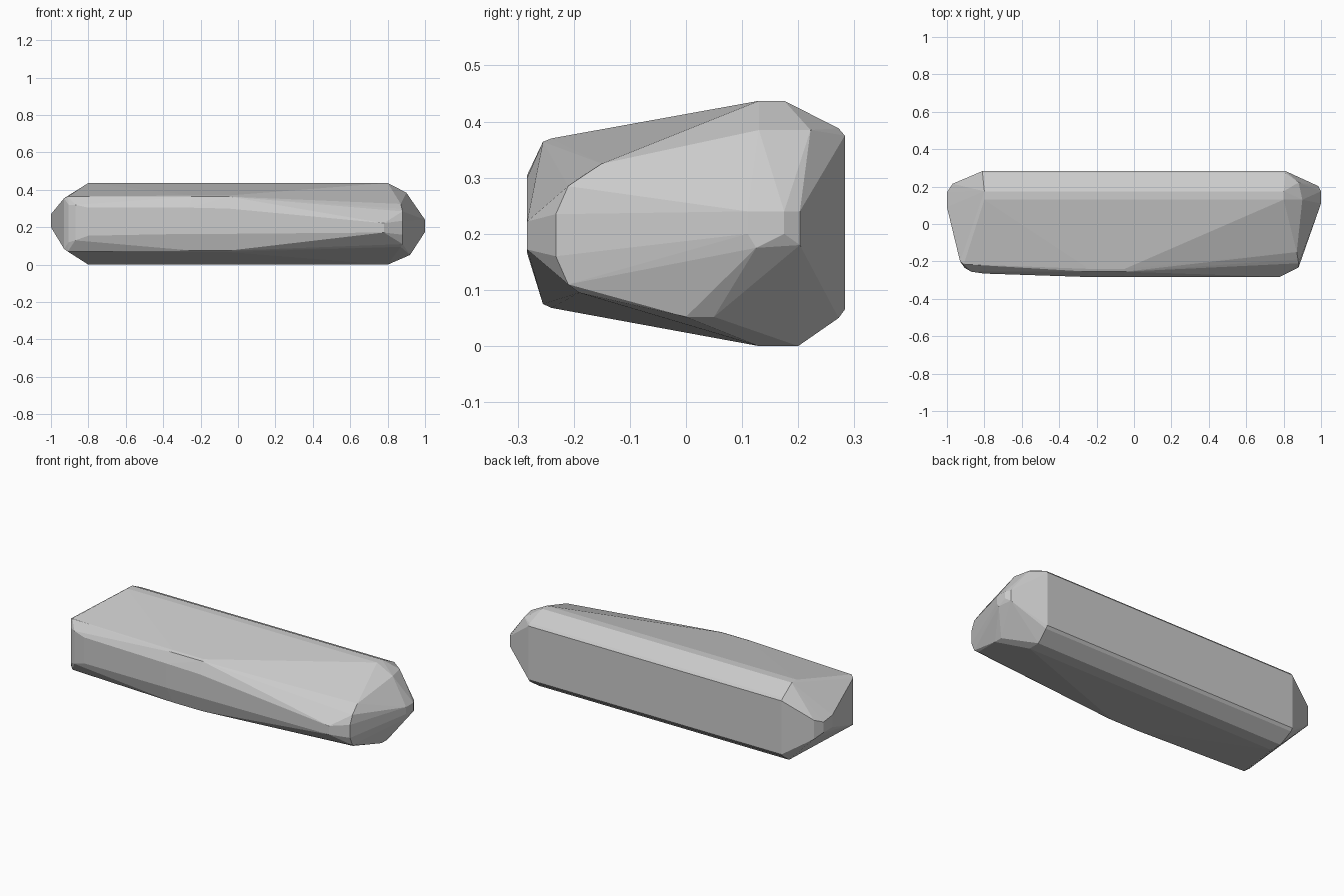
import bpy, bmesh

H = 0.437
bm = bmesh.new()


def add(x, y, *zs):
    for z in zs:
        bm.verts.new((x, y, z))


# Long ridges of the bar: top, bottom and the flat back
for s in (-1, 1):
    add(s * 0.8, 0.13, 0, H)
    add(s * 0.8, 0.175, H)
    add(s * 0.8, 0.2, 0)
    add(s * 0.81, 0.283, 0.065, 0.375)
    add(s * 0.81, 0.272, 0.05, 0.388)

# Worn front face, tapering towards the right
add(-0.26, -0.283, 0.165, 0.305)
add(-0.05, -0.283, 0.165, 0.3)
add(0.78, -0.283, 0.172, 0.222)
for x in (-0.24, -0.05):
    add(x, -0.255, 0.075, 0.364)
    add(x, -0.24, 0.068, 0.37)
add(-0.8, -0.265, 0.155, 0.305)

# Left end: blunt tip and chipped corners
add(-1, 0.09, 0.2, 0.27)
add(-1, 0.17, 0.2, 0.26)
add(-0.97, 0.215, 0.17, 0.28)
add(-0.91, -0.215, 0.07, 0.365)
add(-0.93, -0.2, 0.085, 0.355)
add(-0.905, -0.235, 0.12, 0.32)
add(-0.87, -0.255, 0.13, 0.32)

# Right end: small tip, sloping end face and corners
add(1, 0.11, 0.2, 0.24)
add(1, 0.125, 0.175)
add(1, 0.175, 0.2, 0.24)
add(0.985, 0.203, 0.18, 0.24)
add(0.88, -0.232, 0.16, 0.235)
add(0.88, -0.21, 0.11, 0.285)
add(0.87, -0.19, 0.095, 0.3)
add(0.87, -0.15, 0.325)
add(0.92, 0.0, 0.052)
add(0.92, 0.05, 0.052)
add(0.9, 0.13, 0.385)
add(0.88, 0.222, 0.385)

# Convex faceted skin
hull = bmesh.ops.convex_hull(bm, input=bm.verts[:])
loose = {g for g in hull["geom_interior"] + hull["geom_unused"]
         if isinstance(g, bmesh.types.BMVert)}
bmesh.ops.delete(bm, geom=list(loose), context='VERTS')
bmesh.ops.recalc_face_normals(bm, faces=bm.faces[:])

mesh = bpy.data.meshes.new("stone_bar")
bm.to_mesh(mesh)
bm.free()
bpy.context.collection.objects.link(bpy.data.objects.new("stone_bar", mesh))
